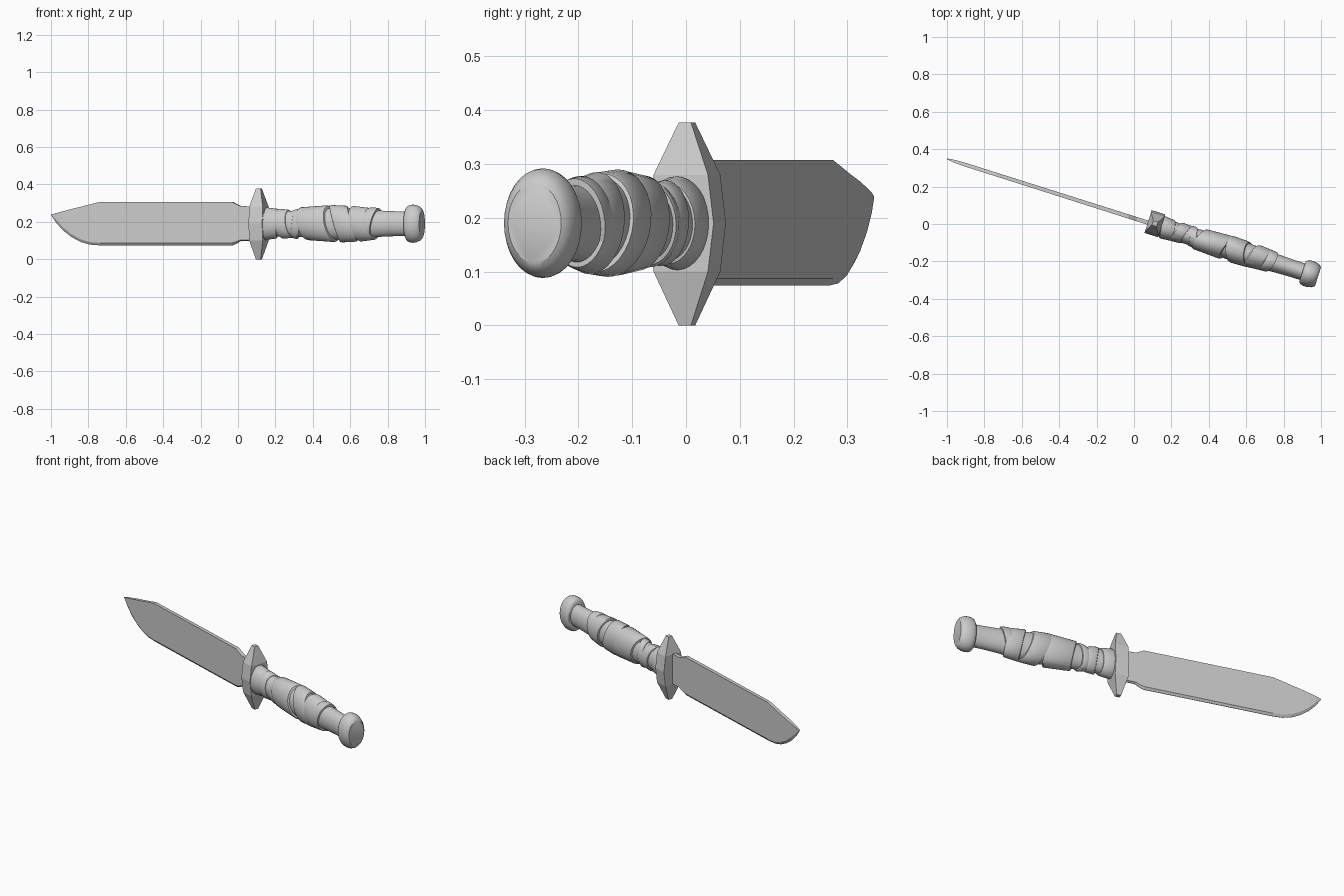
import bpy
import bmesh
from math import cos, sin, pi, radians

YAW = radians(-17.6)
ORIGIN = (0.11, -0.004, 0.19)   # guard centre; local x runs along the knife
FLAT = 0.70                     # handle is oval: thinner than tall
SIDES = 32


def loft(name, rings, smooth=None):
    """Skin a list of equal-length vertex rings and cap both ends."""
    bm = bmesh.new()
    vs = [[bm.verts.new(p) for p in ring] for ring in rings]
    n = len(rings[0])
    for a, b in zip(vs, vs[1:]):
        for i in range(n):
            j = (i + 1) % n
            bm.faces.new((a[i], a[j], b[j], b[i]))
    bm.faces.new(vs[0])
    bm.faces.new(vs[-1])
    bmesh.ops.remove_doubles(bm, verts=bm.verts, dist=1e-5)
    bmesh.ops.recalc_face_normals(bm, faces=bm.faces)
    me = bpy.data.meshes.new(name)
    bm.to_mesh(me)
    bm.free()
    ob = bpy.data.objects.new(name, me)
    bpy.context.collection.objects.link(ob)
    ob.location = ORIGIN
    ob.rotation_euler[2] = YAW
    if smooth:
        bpy.ops.object.select_all(action='DESELECT')
        ob.select_set(True)
        bpy.context.view_layer.objects.active = ob
        bpy.ops.object.shade_smooth_by_angle(angle=radians(smooth))
    return ob


def turned(name, profile, tilt_z=0.0, tilt_y=0.0):
    """Oval turned part along x from (x, radius) points, optionally slanted."""
    rings = []
    for x, r in profile:
        ring = []
        for i in range(SIDES):
            a = 2 * pi * i / SIDES
            y, z = FLAT * r * cos(a), r * sin(a)
            ring.append((x + tilt_z * z + tilt_y * y, y, z))
        rings.append(ring)
    return loft(name, rings, 32)


def along(x):
    """Front-view x position to distance along the knife."""
    return (x - ORIGIN[0]) / cos(YAW)


# Blade: stations of (front-view x, spine z, edge z, edge bevel height, half thickness)
stations = [
    (0.10, 0.282, 0.098, 0.006, 0.011),
    (0.015, 0.284, 0.098, 0.006, 0.011),
    (-0.005, 0.294, 0.084, 0.010, 0.011),
    (-0.03, 0.307, 0.074, 0.013, 0.011),
    (-0.735, 0.307, 0.074, 0.013, 0.010),
    (-0.79, 0.293, 0.078, 0.014, 0.010),
    (-0.84, 0.280, 0.092, 0.015, 0.010),
    (-0.89, 0.268, 0.119, 0.017, 0.010),
    (-0.935, 0.256, 0.154, 0.019, 0.009),
    (-0.97, 0.247, 0.193, 0.017, 0.007),
    (-0.999, 0.239, 0.236, 0.002, 0.002),
]
rings = []
for x, top, low, bev, t in stations:
    u, top, low = along(x), top - 0.19, low - 0.19
    rings.append([(u, -t, top), (u, t, top), (u, t, low + bev),
                  (u, 0.001, low), (u, -0.001, low), (u, -t, low + bev)])
loft("blade", rings)

# Guard: faceted block tapering to both ends, (height, half length, half width)
rings = []
for z, hu, hv in [(-0.19, 0.013, 0.012), (-0.09, 0.038, 0.053), (0, 0.038, 0.064),
                  (0.09, 0.038, 0.053), (0.187, 0.013, 0.012)]:
    rings.append([(-hu, 0.006 - hv, z), (hu, 0.006 - hv, z),
                  (hu, 0.006 + hv, z), (-hu, 0.006 + hv, z)])
loft("guard", rings)

# Handle core, waisted behind the guard and swelling in the middle
turned("handle_core", [(0.02, 0.076), (0.13, 0.068), (0.22, 0.070), (0.32, 0.078),
                       (0.46, 0.086), (0.58, 0.080), (0.68, 0.070),
                       (0.78, 0.066), (0.85, 0.066)])

# Slanted grip wraps: front-view start, end, start radius, end radius, slants
wraps = [
    (0.14, 0.215, 0.087, 0.080, 0.05, -0.15),
    (0.222, 0.285, 0.080, 0.076, -0.15, 0.3),
    (0.288, 0.335, 0.076, 0.082, 0.12, -0.25),
    (0.348, 0.505, 0.088, 0.098, -0.22, 0.35),
    (0.515, 0.615, 0.100, 0.096, -0.30, -0.2),
    (0.628, 0.720, 0.095, 0.086, -0.22, 0.3),
]
for i, (x0, x1, r0, r1, tz, ty) in enumerate(wraps):
    a, b = along(x0), along(x1)
    turned(f"grip_wrap_{i + 1}", [(a, r0 - 0.022), (a + 0.003, r0 - 0.004), (a + 0.011, r0),
                                  (b - 0.011, r1), (b - 0.003, r1 - 0.004), (b, r1 - 0.022)],
           tz, ty)
# Last wrap ends on an opposing slant, overlapping its neighbour
turned("grip_wrap_end", [(0.60, 0.066), (0.603, 0.084), (0.612, 0.088),
                         (0.645, 0.085), (0.656, 0.083), (0.660, 0.062)], 0.22, 0.2)

# Pommel: rounded cap with a flat end
turned("pommel", [(0.829, 0.060), (0.830, 0.082), (0.836, 0.093), (0.848, 0.100),
                  (0.866, 0.102), (0.884, 0.100), (0.900, 0.093),
                  (0.911, 0.084), (0.917, 0.074)])
